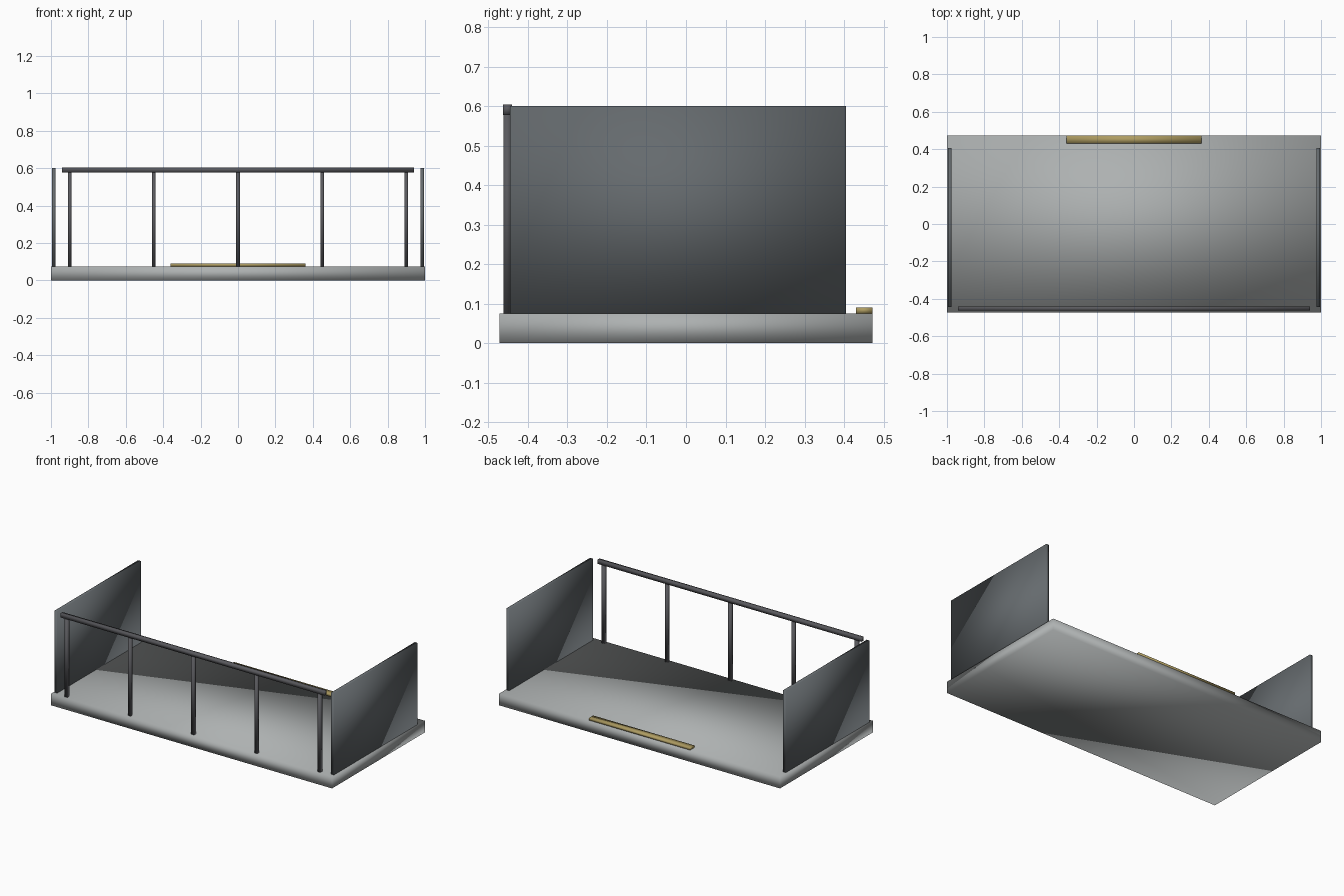
import bpy
import bmesh
from mathutils import Vector

cube = bpy.data.objects.get("Cube")
if cube:
    bpy.data.objects.remove(cube, do_unlink=True)


def material(name, rgb):
    mat = bpy.data.materials.new(name)
    mat.use_nodes = True
    color = (*rgb, 1)
    mat.diffuse_color = color
    mat.node_tree.nodes["Principled BSDF"].inputs["Base Color"].default_value = color
    return mat


def box(name, low, high, mat):
    """Softly shaded box between two opposite corners."""
    low, high = Vector(low), Vector(high)
    mesh = bpy.data.meshes.new(name)
    bm = bmesh.new()
    bmesh.ops.create_cube(bm, size=1)
    for v in bm.verts:
        v.co = (low + high) / 2 + v.co * (high - low)
    for face in bm.faces:
        face.smooth = True
    bm.to_mesh(mesh)
    bm.free()
    mesh.materials.append(mat)
    obj = bpy.data.objects.new(name, mesh)
    bpy.context.collection.objects.link(obj)
    return obj


concrete = material("concrete grey", (0.42, 0.44, 0.44))
slate = material("slate panel", (0.13, 0.145, 0.155))
metal = material("dark metal", (0.10, 0.10, 0.11))
brass = material("brass", (0.42, 0.33, 0.12))

FLOOR = 0.075
TOP = 0.6

# Floor slab
box("floor_slab", (-1, -0.472, 0), (1, 0.472, FLOOR), concrete)

# Side privacy panels
for side, x in (("right", -0.985), ("left", 0.985)):
    box(side + "_side_panel", (x - 0.01, -0.445, FLOOR), (x + 0.01, 0.405, TOP), slate)

# Front railing: five posts under a handrail
for i in range(5):
    x = (i - 2) * 0.45
    box(f"railing_post_{i + 1}", (x - 0.01, -0.462, FLOOR), (x + 0.01, -0.443, 0.59), metal)
box("handrail", (-0.94, -0.463, 0.578), (0.94, -0.441, 0.604), metal)

# Door threshold strip at the back
box("door_threshold", (-0.36, 0.43, FLOOR), (0.36, 0.472, 0.09), brass)
